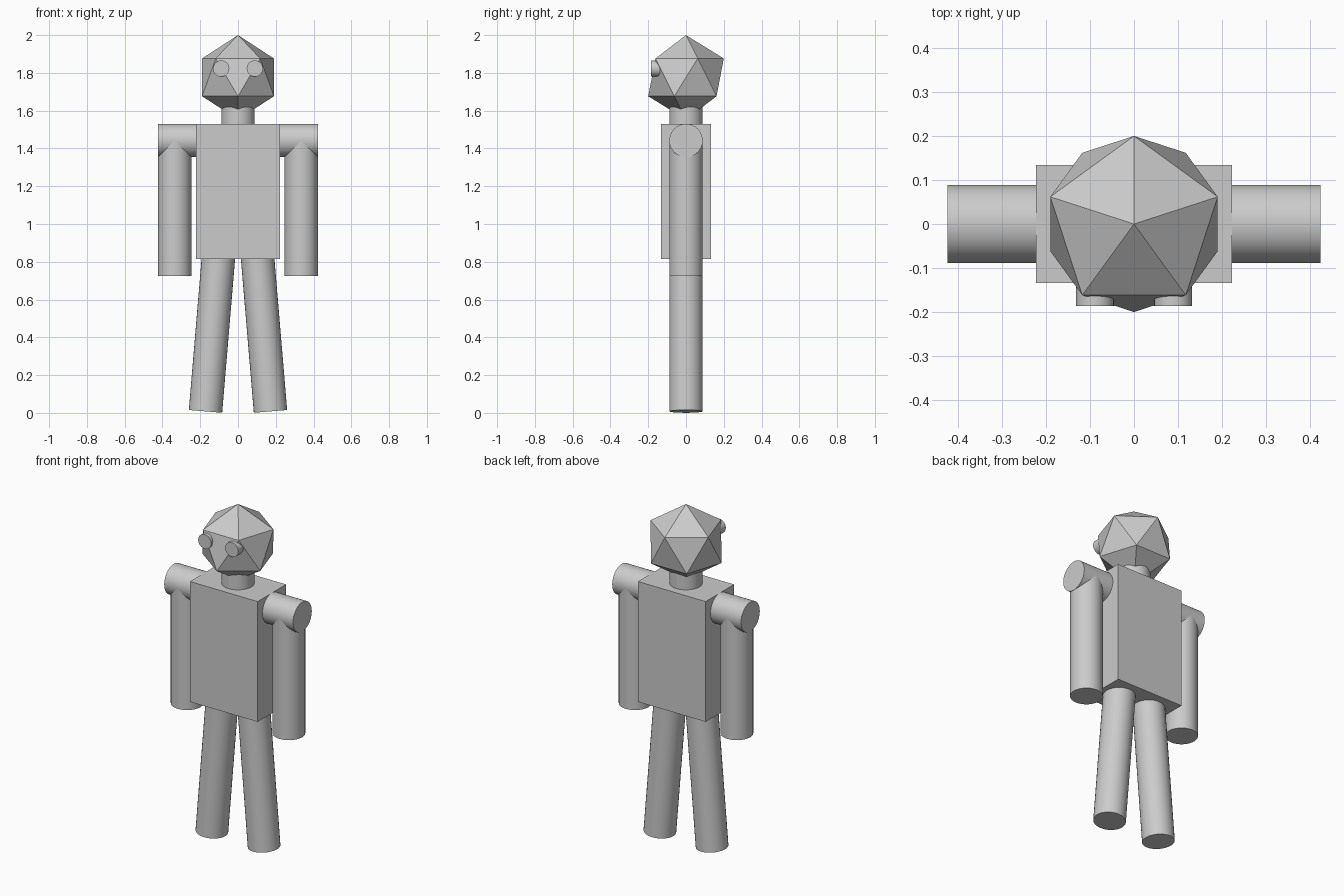
import bpy
from math import radians
from mathutils import Vector

if "Cube" in bpy.data.objects:
    bpy.data.objects.remove(bpy.data.objects["Cube"])

R = 0.0885  # shared limb radius


def rod(name, a, b, r=R):
    """Smooth-sided cylinder running from point a to point b."""
    a, b = Vector(a), Vector(b)
    d = b - a
    bpy.ops.mesh.primitive_cylinder_add(
        vertices=32, radius=r, depth=d.length, location=(a + b) / 2,
        rotation=d.to_track_quat('Z', 'Y').to_euler())
    ob = bpy.context.object
    ob.name = name
    bpy.ops.object.shade_smooth_by_angle(angle=radians(30))
    return ob


# Torso block
bpy.ops.mesh.primitive_cube_add(size=1, location=(0, 0, 1.172))
torso = bpy.context.object
torso.name = "torso"
torso.scale = (0.446, 0.267, 0.716)

# Neck
rod("neck", (0, 0, 1.50), (0, 0, 1.64))

# Faceted head, an icosahedron with one lower corner facing front
bpy.ops.mesh.primitive_ico_sphere_add(
    subdivisions=1, radius=0.2236, location=(0, 0, 1.7764),
    rotation=(0, 0, radians(90)))
bpy.context.object.name = "head"

# Paired parts
for side, s in (("left", 1), ("right", -1)):
    rod(f"{side}_eye", (s * 0.089, -0.10, 1.823), (s * 0.089, -0.186, 1.823), 0.043)
    rod(f"{side}_shoulder", (s * 0.20, 0, 1.442), (s * 0.424, 0, 1.442))
    rod(f"{side}_arm", (s * 0.335, 0, 0.725), (s * 0.335, 0, 1.442))
    # Legs splay outward by about five degrees
    rod(f"{side}_leg", (s * 0.172, 0, 0.008), (s * 0.097, 0, 0.90))
